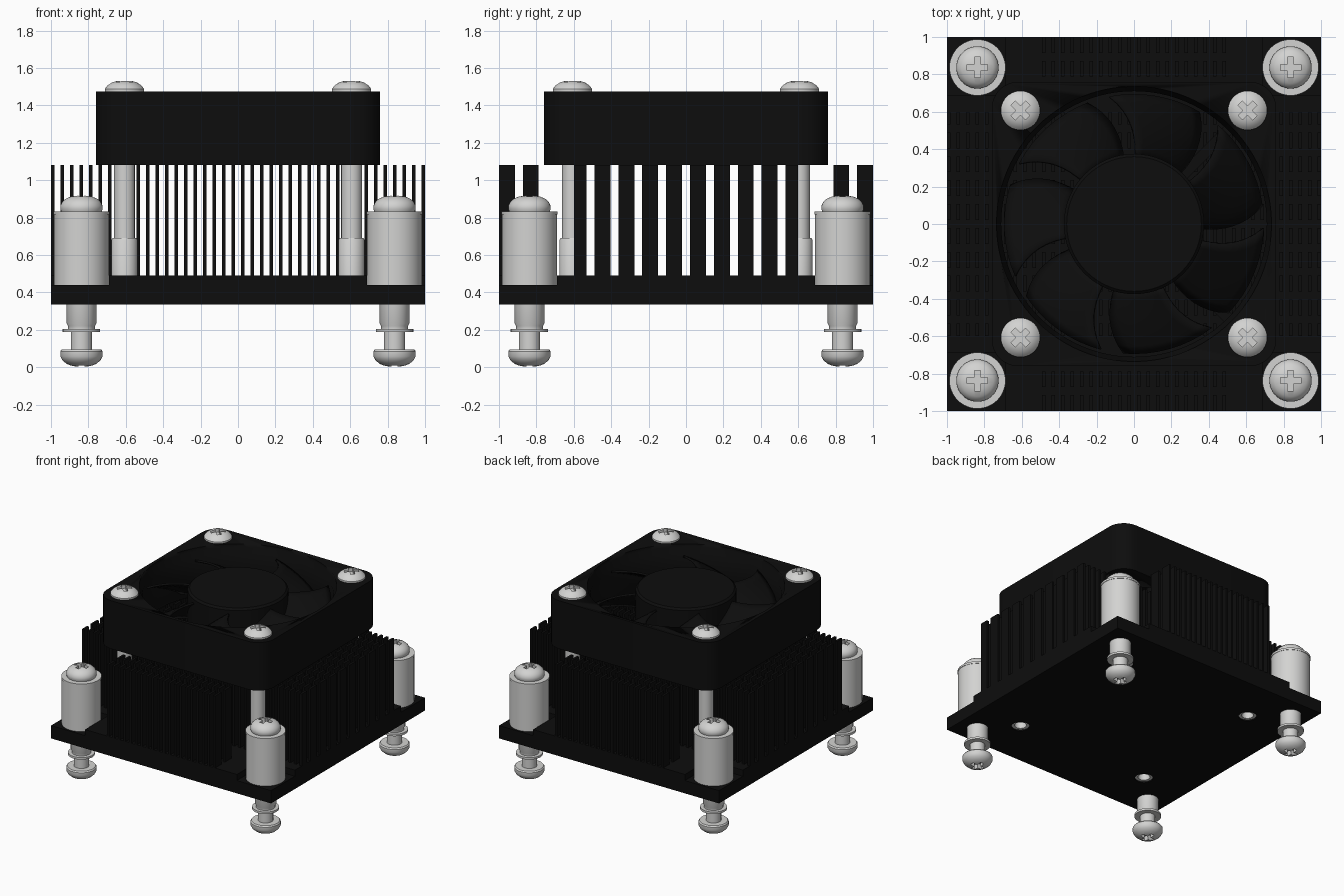
import bpy, bmesh, math
from mathutils import Matrix, Vector

if "Cube" in bpy.data.objects:
    bpy.data.objects.remove(bpy.data.objects["Cube"])


def material(name, rgb):
    m = bpy.data.materials.new(name)
    m.diffuse_color = (*rgb, 1)
    m.use_nodes = True
    m.node_tree.nodes["Principled BSDF"].inputs["Base Color"].default_value = m.diffuse_color
    return m


BLACK = material("black", (0.004, 0.004, 0.004))
SILVER = material("silver", (0.65, 0.65, 0.64))


def finish(name, bm, mat=None, smooth=True):
    bmesh.ops.recalc_face_normals(bm, faces=bm.faces)
    me = bpy.data.meshes.new(name)
    bm.to_mesh(me)
    bm.free()
    if smooth:
        me.shade_smooth()
        me.set_sharp_from_angle(angle=math.radians(32))
    ob = bpy.data.objects.new(name, me)
    bpy.context.collection.objects.link(ob)
    if mat:
        me.materials.append(mat)
    else:
        ob.hide_render = True
    return ob


def box(bm, x0, x1, y0, y1, z0, z1):
    mat = Matrix.Translation(((x0 + x1) / 2, (y0 + y1) / 2, (z0 + z1) / 2)) @ \
        Matrix.Diagonal((x1 - x0, y1 - y0, z1 - z0, 1))
    return bmesh.ops.create_cube(bm, size=1, matrix=mat)["verts"]


def lathe(bm, profile, centres=((0, 0),), n=40):
    """Revolve (radius, z) points around each centre; radius 0 makes a pole."""
    for cx, cy in centres:
        rings = []
        for r, z in profile:
            if r == 0:
                rings.append([bm.verts.new((cx, cy, z))] * n)
            else:
                rings.append([bm.verts.new((cx + r * math.cos(math.tau * k / n),
                                            cy + r * math.sin(math.tau * k / n), z))
                              for k in range(n)])
        for a, b in zip(rings, rings[1:]):
            for k in range(n):
                j = (k + 1) % n
                quad = list(dict.fromkeys((a[k], a[j], b[j], b[k])))
                bm.faces.new(quad)


def turned(name, profile, centres, mat=SILVER, n=40):
    bm = bmesh.new()
    lathe(bm, profile, centres, n)
    return finish(name, bm, mat)


def cut(ob, cutter):
    m = ob.modifiers.new("cut", "BOOLEAN")
    m.operation = "DIFFERENCE"
    m.solver = "EXACT"
    m.object = cutter


SIGNS = [(sx, sy) for sx in (-1, 1) for sy in (-1, 1)]
POSTS = [(0.837 * sx, 0.837 * sy) for sx, sy in SIGNS]
FAN_SCREWS = [(0.607 * sx, 0.607 * sy) for sx, sy in SIGNS]

# Heatsink base with stepped corners and screw holes
bm = bmesh.new()
box(bm, -1, 1, -1, 1, 0.335, 0.49)
base = finish("heatsink_base", bm, BLACK, False)
bm = bmesh.new()
for sx, sy in SIGNS:
    xs, ys = sorted((0.69 * sx, 1.1 * sx)), sorted((0.69 * sy, 1.1 * sy))
    box(bm, *xs, *ys, 0.44, 0.6)
lathe(bm, [(0, 0.2), (0.068, 0.2), (0.068, 0.6), (0, 0.6)], FAN_SCREWS, 32)
cut(base, finish("base_cutter", bm))

# Heatsink pins, with clear corners and a channel across rows 2 and 13
bm = bmesh.new()
for j in range(16):
    if j in (2, 13):
        continue
    y0 = -1 + j * 0.12767
    y1 = y0 + 0.085
    if j == 3:
        y0 = -0.60
    if j == 12:
        y1 = 0.60
    for i in range(40):
        x = -0.9905 + i * 1.981 / 39
        if abs(x) > 0.53 and j in (0, 1, 14, 15):
            continue
        if abs(abs(x) - 0.607) < 0.08 and j in (3, 12):
            continue
        box(bm, x - 0.0095, x + 0.0095, y0, y1, 0.48, 1.08)
finish("heatsink_pins", bm, BLACK, False)

# Fan frame: rounded square with a flared bore
bm = bmesh.new()
box(bm, -0.76, 0.76, -0.76, 0.76, 1.08, 1.475)
upright = [e for e in bm.edges if abs(e.verts[0].co.z - e.verts[1].co.z) > 0.1]
bmesh.ops.bevel(bm, geom=upright, offset=0.14, segments=8, affect="EDGES", profile=0.5)
frame = finish("fan_frame", bm, BLACK)
bm = bmesh.new()
lathe(bm, [(0, 1.0), (0.735, 1.0), (0.735, 1.1), (0.71, 1.14), (0.71, 1.41),
           (0.735, 1.45), (0.735, 1.55), (0, 1.55)], n=96)
cut(frame, finish("bore_cutter", bm))

# Fan hub and motor mount with struts
turned("fan_hub", [(0, 1.15), (0.375, 1.15), (0.375, 1.445), (0.36, 1.46), (0, 1.46)],
       [(0, 0)], BLACK, 64)
turned("motor_mount", [(0, 1.085), (0.36, 1.085), (0.36, 1.13), (0, 1.13)],
       [(0, 0)], BLACK, 64)
bm = bmesh.new()
for k in range(4):
    vs = box(bm, 0.33, 0.73, -0.03, 0.03, 1.085, 1.125)
    bmesh.ops.rotate(bm, verts=vs, cent=(0, 0, 0),
                     matrix=Matrix.Rotation(math.radians(45 + 90 * k), 3, "Z"))
finish("fan_struts", bm, BLACK, False)

# Fan blades: seven pitched, swept sheets
bm = bmesh.new()
NR, NA = 8, 8
for b in range(7):
    grid = []
    for i in range(NR + 1):
        t = i / NR
        r = 0.36 + 0.335 * t
        row = []
        for j in range(NA + 1):
            s = j / NA
            a = math.tau * b / 7 - 0.08 + 0.72 * s + 0.22 * t * t
            z = 1.18 + 0.24 * s ** 0.8 - 0.02 * t
            row.append(bm.verts.new((r * math.cos(a), r * math.sin(a), z)))
        grid.append(row)
    for i in range(NR):
        for j in range(NA):
            bm.faces.new((grid[i][j], grid[i + 1][j], grid[i + 1][j + 1], grid[i][j + 1]))
blades = finish("fan_blades", bm, BLACK)
blades.modifiers.new("thickness", "SOLIDIFY").thickness = 0.015

# Fan screw shafts and threaded sleeves
turned("fan_screw_shafts", [(0, 0.45), (0.055, 0.45), (0.055, 1.48), (0, 1.48)], FAN_SCREWS)
turned("fan_screw_sleeves", [(0.045, 0.345), (0.07, 0.345), (0.07, 0.68), (0.064, 0.69),
                             (0.045, 0.69), (0.045, 0.345)], FAN_SCREWS)

# Corner posts
turned("corner_posts", [(0, 0.44), (0.147, 0.44), (0.147, 0.815), (0.15, 0.815),
                        (0.15, 0.832), (0, 0.832)], POSTS, n=48)

# Lower barrels, clips and pins of the corner screws
turned("corner_barrels", [(0, 0.43), (0.08, 0.43), (0.08, 0.235), (0.072, 0.22),
                          (0.072, 0.205), (0.1, 0.205), (0.1, 0.188), (0.057, 0.188),
                          (0.057, 0.085), (0, 0.085)], POSTS)

# Cross recess cutter shared by every screw head
bm = bmesh.new()


def cross(cx, cy, z0, z1, turn):
    w, l = 0.016, 0.055
    quarter = [(l, -w), (l, w), (w, w)]
    pts = []
    for q in range(4):
        rot = Matrix.Rotation(turn + q * math.pi / 2, 3, "Z")
        pts += [rot @ Vector((x, y, 0)) + Vector((cx, cy, z0)) for x, y in quarter]
    face = bm.faces.new([bm.verts.new(p) for p in pts])
    new = bmesh.ops.extrude_face_region(bm, geom=[face])["geom"]
    bmesh.ops.translate(bm, vec=(0, 0, z1 - z0),
                        verts=[v for v in new if isinstance(v, bmesh.types.BMVert)])


for c in POSTS:
    cross(*c, 0.87, 0.97, 0)
    cross(*c, -0.06, 0.045, 0)
for c in FAN_SCREWS:
    cross(*c, 1.497, 1.58, math.pi / 4)
cross_cutter = finish("cross_cutter", bm, None, False)

# Domed screw heads
HEADS = {
    "corner_screw_heads": (POSTS, [(0, 0.83), (0.108, 0.83), (0.113, 0.845), (0.113, 0.862),
                                   (0.104, 0.882), (0.085, 0.9), (0.055, 0.913), (0, 0.92)]),
    "corner_screw_feet": (POSTS, [(0, 0.095), (0.105, 0.095), (0.113, 0.085), (0.113, 0.058),
                                  (0.102, 0.037), (0.08, 0.018), (0.05, 0.006), (0, 0)]),
    "fan_screw_heads": (FAN_SCREWS, [(0, 1.47), (0.105, 1.47), (0.105, 1.488), (0.09, 1.507),
                                     (0.065, 1.523), (0.04, 1.53), (0, 1.533)]),
}
for name, (centres, profile) in HEADS.items():
    cut(turned(name, profile, centres), cross_cutter)
